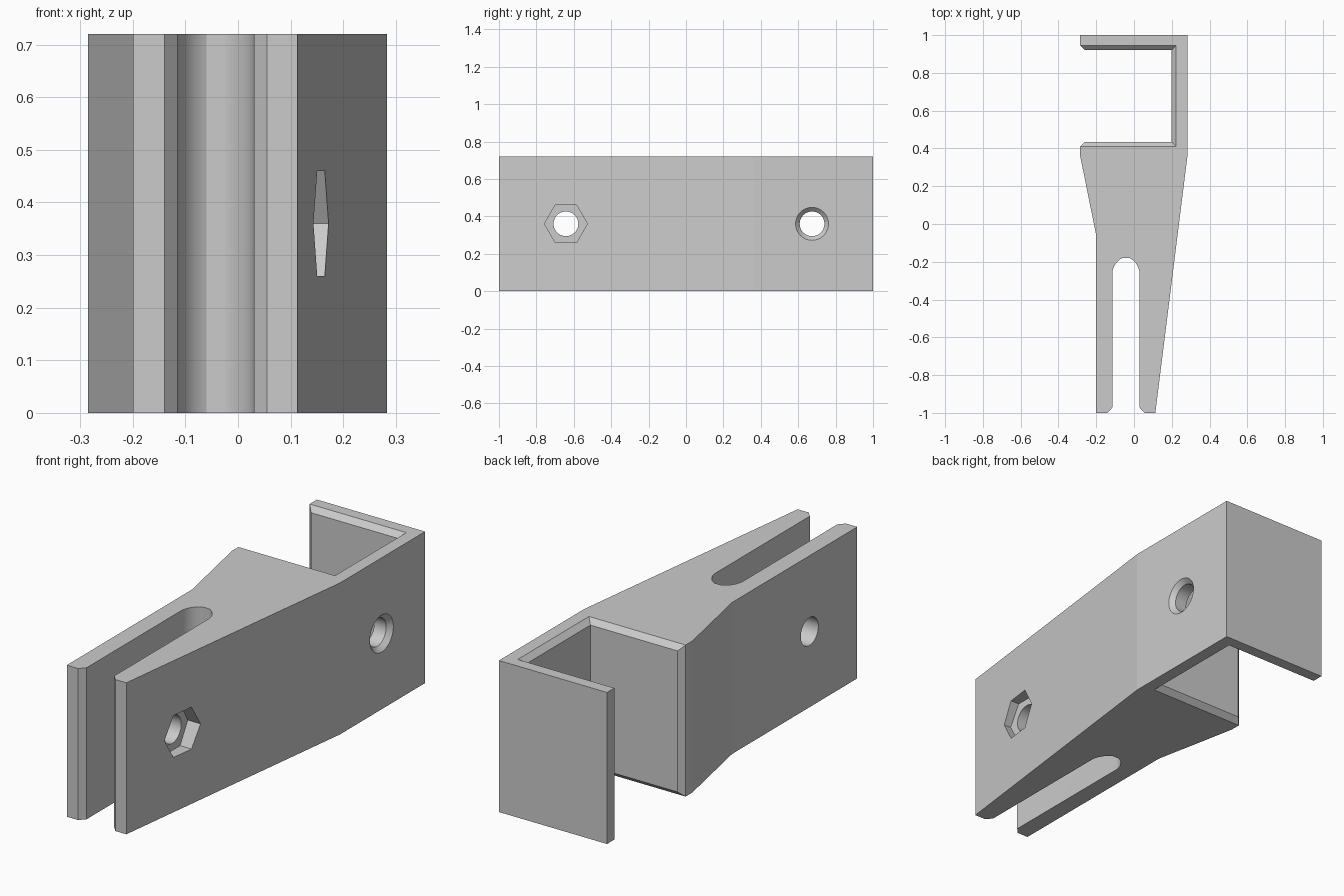
import bpy, bmesh, math
from mathutils import Matrix, Vector

if "Cube" in bpy.data.objects:
    bpy.data.objects.remove(bpy.data.objects["Cube"], do_unlink=True)

H = 0.72        # height of the extrusion
C = 0.025       # chamfer around the channel
LEFT, RIGHT = -0.285, 0.283

grey = bpy.data.materials.new("plain grey")
grey.use_nodes = True
grey.diffuse_color = (0.6, 0.6, 0.6, 1)
grey.node_tree.nodes["Principled BSDF"].inputs["Base Color"].default_value = grey.diffuse_color


def make_object(name, bm):
    bmesh.ops.remove_doubles(bm, verts=bm.verts, dist=0.0005)
    bmesh.ops.recalc_face_normals(bm, faces=bm.faces)
    mesh = bpy.data.meshes.new(name)
    bm.to_mesh(mesh)
    bm.free()
    mesh.materials.append(grey)
    obj = bpy.data.objects.new(name, mesh)
    bpy.context.collection.objects.link(obj)
    return obj


def slot_profile():
    """Slot outline from the right leg tip round to the left leg tip."""
    mid, half, radius, start = -0.0425, 0.0725, 0.1, -0.268
    end = math.acos((radius - 0.055) / radius)
    arc = [(half - radius + radius * math.cos(end * i / 16),
            start + radius * math.sin(end * i / 16)) for i in range(17)]
    side = [(half + 0.025, -1), (half, -0.972)] + arc
    return [(mid + x, y) for x, y in side] + [(mid - x, y) for x, y in reversed(side)]


def body_profile(flare):
    """Outline seen from above; flare widens the channel at the ends."""
    back, front, wall = 0.92 + flare, 0.435 - flare, 0.198 + flare
    lip = LEFT + C - flare
    return ([(LEFT, 1), (LEFT, 0.92 + C), (lip, back), (wall, back), (wall, front),
             (lip, front), (LEFT, 0.435 - C), (LEFT, 0.36), (-0.2, -0.06), (-0.2, -1)]
            + slot_profile()[::-1] + [(0.113, -1), (RIGHT, 0.36), (RIGHT, 1)])


# Clip body: one outline lofted through four heights
bm = bmesh.new()
rings = [[bm.verts.new((x, y, z)) for x, y in body_profile(flare)]
         for z, flare in ((0, C), (C, 0), (H - C, 0), (H, C))]
for low, high in zip(rings, rings[1:]):
    for i in range(len(low)):
        j = (i + 1) % len(low)
        bm.faces.new((low[i], low[j], high[j], high[i]))
bm.faces.new(rings[0])
bm.faces.new(rings[-1])
body = make_object("clip_body", bm)


def cut(name, y, x_from, x_to, r_from, r_to, sides=64):
    """Cut a hole running along x."""
    bm = bmesh.new()
    place = (Matrix.Translation(Vector(((x_from + x_to) / 2, y, H / 2)))
             @ Matrix.Rotation(math.pi / 2, 4, 'Y'))
    bmesh.ops.create_cone(bm, cap_ends=True, segments=sides, radius1=r_from,
                          radius2=r_to, depth=x_to - x_from, matrix=place)
    # A hexagon keeps its points up and down
    cutter = make_object(name, bm)
    cutter.hide_render = True
    mod = body.modifiers.new(name, 'BOOLEAN')
    mod.object = cutter
    mod.solver = 'EXACT'
    bpy.context.view_layer.objects.active = body
    bpy.ops.object.modifier_apply(modifier=name)
    bpy.data.objects.remove(cutter, do_unlink=True)


# Bolt hole with nut pocket through both legs, countersunk hole in the channel wall
cut("bolt_hole", -0.642, -0.4, 0.4, 0.066, 0.066)
cut("nut_pocket", -0.642, 0.105, 0.4, 0.115, 0.115, 6)
cut("screw_hole", 0.674, 0.1, 0.4, 0.066, 0.066)
cut("countersink", 0.674, RIGHT - 0.022, RIGHT + 0.01, 0.066, 0.098)

# Smooth only the fine curves
for obj in bpy.context.selected_objects:
    obj.select_set(False)
body.select_set(True)
bpy.context.view_layer.objects.active = body
bpy.ops.object.shade_smooth_by_angle(angle=math.radians(6.5))
